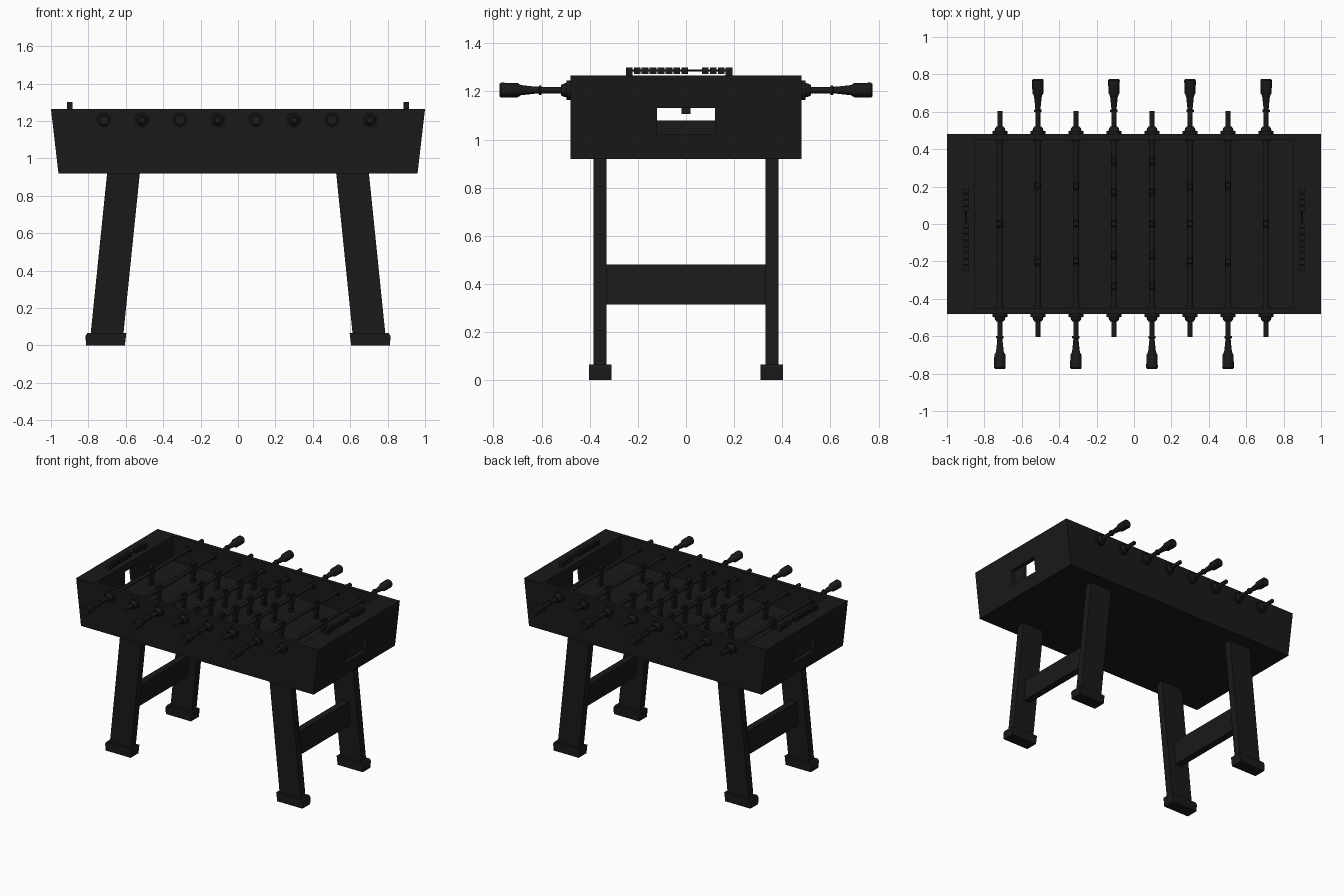
import bpy, bmesh
from math import radians, pi, cos, sin

if "Cube" in bpy.data.objects:
    bpy.data.objects.remove(bpy.data.objects["Cube"])

black = bpy.data.materials.new("black")
black.diffuse_color = (0.01, 0.01, 0.01, 1)
black.use_nodes = True
black.node_tree.nodes["Principled BSDF"].inputs["Base Color"].default_value = black.diffuse_color


def add(name, bm, smooth=False):
    bmesh.ops.recalc_face_normals(bm, faces=bm.faces[:])
    me = bpy.data.meshes.new(name)
    bm.to_mesh(me)
    bm.free()
    me.materials.append(black)
    if smooth:
        me.polygons.foreach_set("use_smooth", [True] * len(me.polygons))
        me.set_sharp_from_angle(angle=radians(35))
    ob = bpy.data.objects.new(name, me)
    bpy.context.collection.objects.link(ob)
    return ob


def prism_into(bm, pts, y0, y1):
    a = [bm.verts.new((x, y0, z)) for x, z in pts]
    b = [bm.verts.new((x, y1, z)) for x, z in pts]
    n = len(pts)
    bm.faces.new(a)
    bm.faces.new(b[::-1])
    for i in range(n):
        bm.faces.new((a[i], b[i], b[(i + 1) % n], a[(i + 1) % n]))


def prism(name, pts, y0, y1):
    bm = bmesh.new()
    prism_into(bm, pts, y0, y1)
    return add(name, bm)


def rect(x0, x1, z0, z1):
    return [(x0, z0), (x1, z0), (x1, z1), (x0, z1)]


def lathe_into(bm, prof, s, x=0, z=0, sides=16):
    """Revolve (y, radius) pairs around a y-parallel axis; s flips the side."""
    rings = [[bm.verts.new((x + r * cos(2 * pi * k / sides), s * y,
                            z + r * sin(2 * pi * k / sides)))
              for k in range(sides)] for y, r in prof]
    bm.faces.new(rings[0])
    bm.faces.new(rings[-1])
    for a, b in zip(rings, rings[1:]):
        for k in range(sides):
            j = (k + 1) % sides
            bm.faces.new((a[k], a[j], b[j], b[k]))


def lathe(name, prof, s, x, z, sides=16):
    bm = bmesh.new()
    lathe_into(bm, prof, s, x, z, sides)
    return add(name, bm, True)


def cut(ob, pts):
    cutter = prism(ob.name + "_cutter", pts, -0.12, 0.12)
    cutter.hide_render = True
    cutter.hide_viewport = True
    m = ob.modifiers.new("goal_opening", 'BOOLEAN')
    m.operation, m.solver, m.object = 'DIFFERENCE', 'EXACT', cutter


TOP, BOT, FIELD, ROD = 1.265, 0.92, 1.08, 1.205

# Cabinet: long side walls, floor and playing field
for s, n in ((-1, "front"), (1, "back")):
    prism(n + "_side_wall", [(-.96, BOT), (.96, BOT), (1, TOP), (-1, TOP)],
          s * .45, s * .48)
prism("cabinet_floor", [(-.96, BOT), (.96, BOT), (.962, .94), (-.962, .94)], -.45, .45)
prism("playing_field", rect(-.86, .86, 1.05, FIELD), -.45, .45)

for s, n in ((-1, "left"), (1, "right")):
    # Sloped end wall with goal opening, inner goal wall and top deck
    wall = prism(n + "_end_wall", [(s * .96, BOT), (s, TOP), (s * .97, TOP), (s * .93, BOT)],
                 -.45, .45)
    cut(wall, rect(s * .8, s * 1.1, 1.02, 1.13))
    inner = prism(n + "_goal_wall", rect(s * .85, s * .87, .94, 1.25), -.45, .45)
    cut(inner, rect(s * .8, s * .9, FIELD, 1.22))
    prism(n + "_end_deck", rect(s * .85, s * .97, 1.245, TOP), -.45, .45)

    # Score counter: thin rod, two brackets and ten beads
    lathe(n + "_counter_rod", [(-.25, .004), (.19, .004)], 1, s * .9, 1.286, 8)
    bm = bmesh.new()
    for k in range(12):
        y = -.25 + .033 * k + (.052 if k > 7 else 0)
        low = TOP if k in (0, 11) else 1.272
        prism_into(bm, rect(s * .9 - .014, s * .9 + .014, low, 1.3), y, y + .028)
    add(n + "_counter_beads", bm)

    # Splayed legs, feet and cross bar
    for t, m in ((-1, "front"), (1, "back")):
        prism(f"{m}_{n}_leg", [(s * .525, BOT), (s * .70, BOT), (s * .79, .04), (s * .615, .04)],
              t * .33, t * .385)
        prism(f"{m}_{n}_foot", [(s * .605, 0), (s * .813, 0), (s * .815, .05), (s * .807, .065),
                                (s * .597, .065)], t * .31, t * .402)
    prism(n + "_cross_bar", [(s * .645, .315), (s * .695, .315), (s * .68, .48), (s * .63, .48)],
          -.335, .335)

# Shared player mesh: head, torso, legs and foot, hung on the rod axis
bm = bmesh.new()


def block(z0, z1, a, b):
    """Tapered box; a and b are (half x, half y) at the bottom and top."""
    v = [bm.verts.new((i * h[0], j * h[1], z)) for z, h in ((z0, a), (z1, b))
         for i, j in ((-1, -1), (1, -1), (1, 1), (-1, 1))]
    bm.faces.new(v[:4])
    bm.faces.new(v[4:])
    for k in range(4):
        j = (k + 1) % 4
        bm.faces.new((v[k], v[j], v[4 + j], v[4 + k]))


block(-.10, -.075, (.016, .018), (.012, .018))
block(-.075, -.03, (.009, .014), (.014, .018))
block(-.03, .025, (.017, .02), (.014, .022))
head = bmesh.ops.create_uvsphere(bm, u_segments=10, v_segments=8, radius=.015)
bmesh.ops.translate(bm, verts=head["verts"], vec=(0, 0, .038))
player = add("player", bm, True)
first = True

hub = [(.44, .02), (.45, .025), (.45, .038), (.462, .04), (.497, .04), (.497, .03),
       (.512, .026), (.52, .02)]
grip = [(.60, .015), (.60, .02), (.61, .02), (.613, .014), (.63, .015), (.685, .021),
        (.70, .03), (.768, .031), (.775, .026)]
layout = [[0], [-.205, .205], [-.2, 0, .2], [-.335, -.17, 0, .17, .335]]

# Eight rods with hubs, grips on alternating sides, and players
for i in range(8):
    x = -.717 + .2033 * i
    s = -1 if i % 2 == 0 else 1
    lathe(f"rod_{i + 1}", [(-.605, .014), (.605, .014)], 1, x, ROD)
    lathe(f"grip_{i + 1}", grip, s, x, ROD)
    bm = bmesh.new()
    for t in (-1, 1):
        lathe_into(bm, hub, t, x, ROD)
    add(f"rod_hubs_{i + 1}", bm, True)
    for y in layout[min(i, 7 - i)]:
        if first:
            ob, first = player, False
        else:
            ob = bpy.data.objects.new("player", player.data)
            bpy.context.collection.objects.link(ob)
        ob.location = (x, y, ROD)
